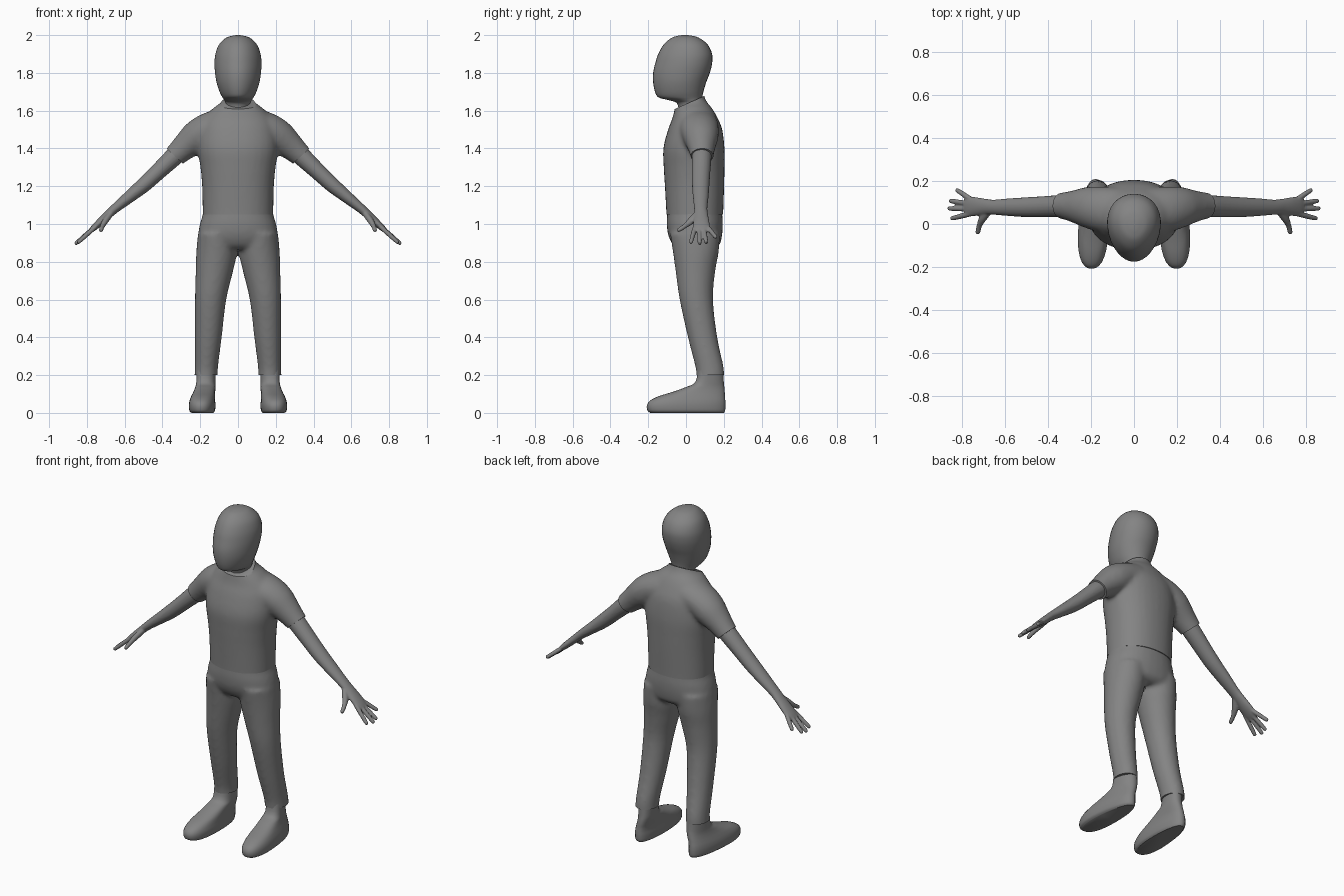
import bpy, bmesh, math
from mathutils import Vector

if "Cube" in bpy.data.objects:
    bpy.data.objects.remove(bpy.data.objects["Cube"])

grey = bpy.data.materials.new("plain_grey")
grey.diffuse_color = (0.23, 0.23, 0.23, 1)
grey.use_nodes = True
grey.node_tree.nodes["Principled BSDF"].inputs["Base Color"].default_value = grey.diffuse_color


def smooth_rows(rows, steps=4):
    """Catmull-Rom interpolation between cross-section rows."""
    out = []
    for i in range(len(rows) - 1):
        p0, p1, p2 = rows[max(i - 1, 0)], rows[i], rows[i + 1]
        p3 = rows[min(i + 2, len(rows) - 1)]
        for s in range(steps):
            t = s / steps
            out.append([0.5 * (2 * b + (c - a) * t + (2 * a - 5 * b + 4 * c - d) * t * t
                               + (3 * b - a - 3 * c + d) * t ** 3)
                        for a, b, c, d in zip(p0, p1, p2, p3)])
    return out + [list(rows[-1])]


def skin(bm, rings):
    """Bridge rings of points and cap both ends."""
    vs = [[bm.verts.new(p) for p in r] for r in rings]
    n = len(vs[0])
    for a, b in zip(vs, vs[1:]):
        for i in range(n):
            bm.faces.new((a[i], a[(i + 1) % n], b[(i + 1) % n], b[i]))
    bm.faces.new(vs[0][::-1])
    bm.faces.new(vs[-1])


def body(bm, rows, n=32, power=2.0, taper=0.0, side=1, turn=0.0):
    """Upright loft. Row: z, centre x, half width, front y, back y."""
    rings = []
    for z, cx, hw, yf, yb in smooth_rows(rows):
        ring = []
        for i in range(n):
            a = 2 * math.pi * i / n
            c, s = math.cos(a), math.sin(a)
            c = math.copysign(abs(c) ** (2 / power), c)
            s = math.copysign(abs(s) ** (2 / power), s)
            y = (yf + yb) / 2 + s * (yb - yf) / 2
            ring.append((side * (cx + hw * c * (1 + taper * s) - turn * s), y, z))
        rings.append(ring)
    skin(bm, rings)


def limb(bm, rows, side=1, n=20):
    """Tube along a path. Row: x, y, z, thickness radius, radius along y."""
    rows = smooth_rows(rows)
    pts = [Vector(r[:3]) for r in rows]
    rings = []
    for i, r in enumerate(rows):
        t = (pts[min(i + 1, len(pts) - 1)] - pts[max(i - 1, 0)]).normalized()
        u = t.cross(Vector((0, 1, 0))).normalized()
        v = u.cross(t)
        ring = []
        for k in range(n):
            a = 2 * math.pi * k / n
            p = pts[i] + u * r[3] * math.cos(a) + v * r[4] * math.sin(a)
            ring.append((side * p.x, p.y, p.z))
        rings.append(ring)
    skin(bm, rings)


def finish(name, bm, voxel=None, iterations=0, cuts=(), angle=40):
    """Make the object, optionally melt its lofts together and trim the hems."""
    bmesh.ops.recalc_face_normals(bm, faces=bm.faces[:])
    me = bpy.data.meshes.new(name)
    bm.to_mesh(me)
    bm.free()
    ob = bpy.data.objects.new(name, me)
    bpy.context.collection.objects.link(ob)
    if voxel:
        m = ob.modifiers.new("melt", 'REMESH')
        m.mode, m.voxel_size = 'VOXEL', voxel
        if iterations:
            m = ob.modifiers.new("relax", 'SMOOTH')
            m.factor, m.iterations = 0.5, iterations
        dg = bpy.context.evaluated_depsgraph_get()
        baked = bpy.data.meshes.new_from_object(ob.evaluated_get(dg))
        ob.modifiers.clear()
        ob.data = baked
        bm = bmesh.new()
        bm.from_mesh(baked)
        for co, no, keep in cuts:
            fs = [f for f in bm.faces if keep(f.calc_center_median())]
            geom = list({v for f in fs for v in f.verts}) + list({e for f in fs for e in f.edges}) + fs
            bmesh.ops.bisect_plane(bm, geom=geom, plane_co=co, plane_no=no, clear_outer=True)
        bmesh.ops.holes_fill(bm, edges=[e for e in bm.edges if e.is_boundary], sides=0)
        bm.to_mesh(baked)
        bm.free()
    ob.data.materials.clear()
    ob.data.materials.append(grey)
    for o in bpy.context.selected_objects:
        o.select_set(False)
    ob.select_set(True)
    bpy.context.view_layer.objects.active = ob
    bpy.ops.object.shade_smooth_by_angle(angle=math.radians(angle))
    return ob


# Head and neck
bm = bmesh.new()
body(bm, [(1.56, 0, .068, -.04, .085), (1.635, 0, .066, -.045, .083), (1.655, 0, .072, -.09, .084),
          (1.67, 0, .082, -.145, .086), (1.70, 0, .097, -.164, .092), (1.75, 0, .113, -.174, .107),
          (1.80, 0, .121, -.174, .126), (1.85, 0, .124, -.163, .138), (1.90, 0, .119, -.147, .138),
          (1.95, 0, .10, -.118, .115), (1.985, 0, .064, -.077, .07), (1.997, 0, .028, -.04, .03),
          (2.0, 0, .004, -.012, .0)], taper=.12)
finish("head", bm, angle=60)

# Shirt: torso and short sleeves melted together, then trimmed at hem, collar and cuffs
bm = bmesh.new()
body(bm, [(1.0, 0, .187, -.104, .197), (1.05, 0, .187, -.104, .197), (1.2, 0, .19, -.112, .202),
          (1.3, 0, .199, -.118, .204), (1.4, 0, .213, -.12, .204), (1.5, 0, .205, -.095, .192),
          (1.56, 0, .18, -.072, .168), (1.61, 0, .135, -.06, .14), (1.65, 0, .085, -.052, .108),
          (1.70, 0, .07, -.05, .09)], power=2.2)
for s in (1, -1):
    limb(bm, [(.08, .06, 1.53, .085, .11), (.16, .07, 1.50, .088, .105), (.22, .078, 1.46, .087, .095),
              (.28, .082, 1.41, .072, .075), (.335, .085, 1.36, .06, .061), (.38, .085, 1.32, .056, .057)], s)
finish("shirt", bm, .012, 7, [
    ((0, 0, 1.05), (0, 0, -1), lambda c: c.z < 1.15),
    ((0, 0, 1.635), (0, -.44, 1), lambda c: c.z > 1.5 and abs(c.x) < .15),
    ((.335, 0, 1.36), (.68, 0, -.73), lambda c: c.x > .25),
    ((-.335, 0, 1.36), (-.68, 0, -.73), lambda c: c.x < -.25)])

# Trousers: pelvis and two legs melted together, trimmed at the ankles
bm = bmesh.new()
body(bm, [(1.12, 0, .178, -.096, .188), (1.05, 0, .187, -.1, .192), (1.0, 0, .202, -.102, .195),
          (.94, 0, .211, -.094, .191), (.89, 0, .205, -.07, .178), (.865, 0, .17, -.04, .145)], power=2.2)
for s in (1, -1):
    body(bm, [(.95, .11, .102, -.085, .18), (.85, .113, .108, -.069, .173), (.75, .125, .099, -.055, .155),
              (.6, .145, .083, -.034, .143), (.4, .157, .071, .01, .166), (.25, .167, .062, .048, .198),
              (.2, .169, .061, .055, .203), (.15, .169, .061, .06, .205)], side=s)
finish("trousers", bm, .012, 6, [((0, 0, .2), (0, 0, -1), lambda c: c.z < .25)])

# Arms with hands: forearm, palm, fingers and thumb
fingers = [(.113, .826, .16, .927), (.092, .857, .108, .899),
           (.07, .863, .072, .893), (.048, .85, .025, .899)]
for s, label in ((1, "left"), (-1, "right")):
    bm = bmesh.new()
    limb(bm, [(.26, .083, 1.425, .05, .052), (.335, .083, 1.36, .05, .052), (.42, .08, 1.28, .044, .049),
              (.5, .078, 1.206, .04, .046), (.58, .078, 1.14, .032, .041), (.65, .078, 1.083, .025, .035),
              (.69, .08, 1.047, .022, .037), (.73, .081, 1.01, .02, .043), (.765, .081, .978, .016, .046),
              (.785, .081, .96, .011, .042)], s)
    for ky, tx, ty, tz in fingers:
        k, t = Vector((.755, ky, .985)), Vector((tx, ty, tz))
        limb(bm, [(*k.lerp(t, f), r, r) for f, r in ((0, .012), (.3, .0125), (.6, .012), (.93, .0105), (1, .006))], s, 12)
    limb(bm, [(.67, .068, 1.06, .016, .02), (.70, .03, 1.02, .017, .02), (.717, -.005, .99, .013, .013),
              (.725, -.038, .968, .011, .011), (.726, -.046, .964, .006, .006)], s, 12)
    finish(label + "_arm", bm, .005, 2)

# Shoes: ankle flowing into a long rounded toe with a flat sole
for s, label in ((1, "left"), (-1, "right")):
    bm = bmesh.new()
    body(bm, [(0, .186, .056, -.188, .2), (.012, .188, .066, -.204, .207), (.04, .188, .069, -.207, .209),
              (.065, .187, .066, -.19, .208), (.088, .183, .061, -.145, .206), (.11, .177, .056, -.075, .205),
              (.135, .171, .052, -.005, .203), (.165, .168, .049, .05, .2), (.25, .168, .049, .065, .195)],
         power=2.3, taper=-.15, side=s, turn=.009)
    finish(label + "_shoe", bm)
